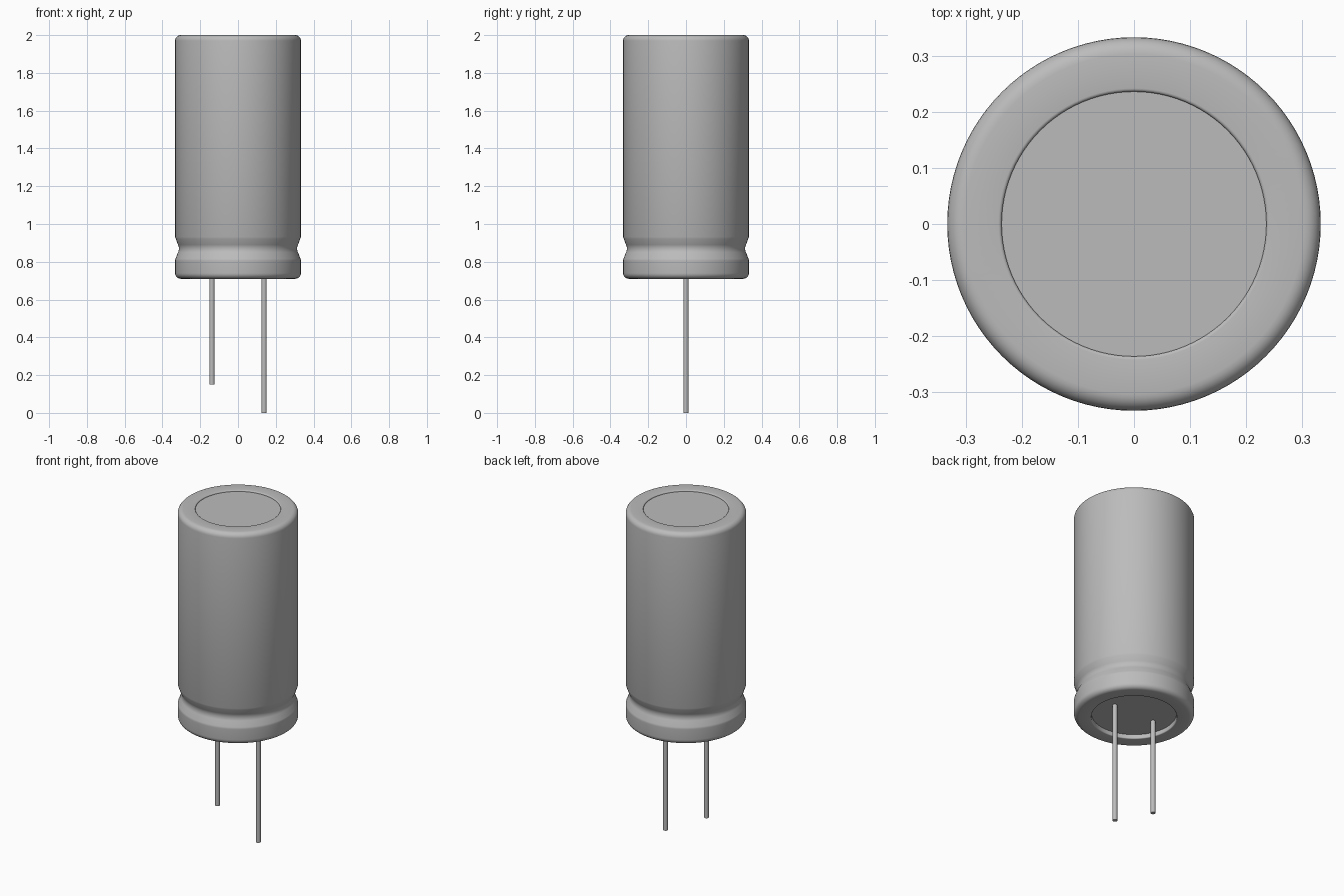
import bpy, bmesh, math
from mathutils import Vector

if "Cube" in bpy.data.objects:
    bpy.data.objects.remove(bpy.data.objects["Cube"])

grey = bpy.data.materials.new("plain grey")
grey.use_nodes = True
COLOUR = (0.5, 0.5, 0.5, 1)
grey.diffuse_color = COLOUR
grey.node_tree.nodes["Principled BSDF"].inputs["Base Color"].default_value = COLOUR


def arc(cx, cz, radius, start, end, steps=6):
    """Profile points (r, z) along a circular arc, angles in degrees."""
    angles = [math.radians(start + (end - start) * i / steps) for i in range(steps + 1)]
    return [(cx + radius * math.cos(a), cz + radius * math.sin(a)) for a in angles]


def lathe(name, profile, segments, x=0):
    """Spin an (r, z) profile, starting and ending on the axis, around z."""
    bm = bmesh.new()
    verts = [bm.verts.new((r, 0, z)) for r, z in profile]
    edges = [bm.edges.new(pair) for pair in zip(verts, verts[1:])]
    bmesh.ops.spin(bm, geom=verts + edges, cent=(0, 0, 0), axis=(0, 0, 1),
                   angle=math.tau, steps=segments, use_duplicate=False)
    bmesh.ops.remove_doubles(bm, verts=bm.verts, dist=1e-5)
    bmesh.ops.recalc_face_normals(bm, faces=bm.faces)
    mesh = bpy.data.meshes.new(name)
    bm.to_mesh(mesh)
    bm.free()
    mesh.materials.append(grey)
    obj = bpy.data.objects.new(name, mesh)
    obj.location.x = x
    bpy.context.collection.objects.link(obj)
    bpy.ops.object.select_all(action="DESELECT")
    obj.select_set(True)
    bpy.context.view_layer.objects.active = obj
    bpy.ops.object.shade_smooth_by_angle(angle=math.radians(35))
    return obj


R, OPENING, BASE, TOP = 0.333, 0.236, 0.71, 2.0
FLOOR = BASE + 0.026

# Can: recessed base, rounded rims, crimped groove, shallow top recess
profile = [(0, FLOOR), (OPENING, FLOOR)]
profile += arc(OPENING + 0.006, BASE + 0.006, 0.006, 180, 270, 4)
profile += arc(R - 0.03, BASE + 0.03, 0.03, -90, 0)
profile += [(R, 0.8)]
profile += arc(R - 0.03, 0.805, 0.03, 0, 28, 4)
profile += arc(R + 0.029, 0.87, 0.049, 212, 148, 8)
profile += [(R - 0.004, 0.921), (R, 0.932)]
profile += arc(R - 0.03, TOP - 0.03, 0.03, 0, 90)
profile += arc(OPENING + 0.006, TOP - 0.006, 0.006, 90, 180, 4)
profile += [(OPENING, TOP - 0.008), (0, TOP - 0.008)]
lathe("can", profile, 96)

# Wire leads, one longer than the other
for name, x, bottom in (("short_lead", -0.138, 0.15), ("long_lead", 0.138, 0)):
    lathe(name, [(0, bottom), (0.0135, bottom), (0.0135, FLOOR + 0.01), (0, FLOOR + 0.01)], 24, x)
